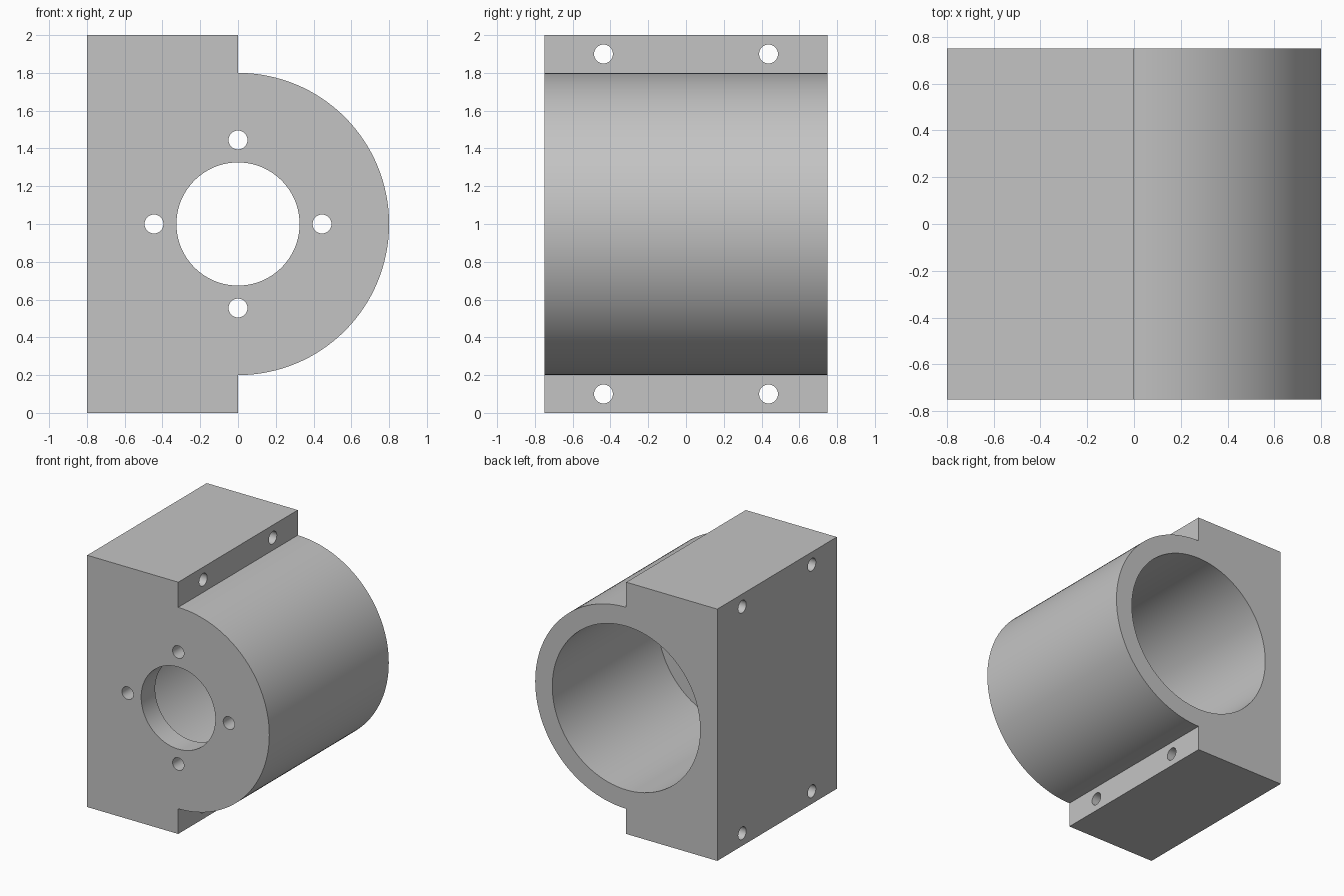
import bpy
import bmesh
from math import cos, sin, pi
from mathutils import Matrix, Vector

cube = bpy.data.objects.get("Cube")
if cube:
    bpy.data.objects.remove(cube, do_unlink=True)

WIDTH, DEPTH, HEIGHT = 0.8, 1.5, 2.0
MID = HEIGHT / 2
FRONT, BACK = -DEPTH / 2, DEPTH / 2
WALL = 0.175
BORE_R, OPENING_R, BOLT_R = 0.65, 0.326, 0.05

grey = bpy.data.materials.new("plain grey")
grey.use_nodes = True
colour = (0.55, 0.55, 0.55, 1)
grey.diffuse_color = colour
grey.node_tree.nodes["Principled BSDF"].inputs["Base Color"].default_value = colour


def add_object(name, bm):
    bmesh.ops.recalc_face_normals(bm, faces=bm.faces)
    mesh = bpy.data.meshes.new(name)
    bm.to_mesh(mesh)
    bm.free()
    mesh.materials.append(grey)
    obj = bpy.data.objects.new(name, mesh)
    bpy.context.collection.objects.link(obj)
    return obj


def add_rod(bm, start, end, radius, segments):
    """Closed cylinder between two points."""
    start, end = Vector(start), Vector(end)
    axis = end - start
    turn = axis.to_track_quat("Z", "Y").to_matrix().to_4x4()
    bmesh.ops.create_cone(
        bm, cap_ends=True, segments=segments, radius1=radius, radius2=radius,
        depth=axis.length, matrix=Matrix.Translation((start + end) / 2) @ turn)


def cut(obj, name, rods, segments):
    bm = bmesh.new()
    for start, end, radius in rods:
        add_rod(bm, start, end, radius, segments)
    cutter = add_object(name, bm)
    cutter.hide_render = True
    mod = obj.modifiers.new(name, "BOOLEAN")
    mod.operation, mod.solver, mod.object = "DIFFERENCE", "EXACT", cutter
    bpy.context.view_layer.objects.active = obj
    bpy.ops.object.modifier_apply(modifier=name)
    bpy.data.objects.remove(cutter, do_unlink=True)


# Housing body: flanged block with a half-round side, extruded front to back
STEPS = 64
outline = [(0, HEIGHT), (-WIDTH, HEIGHT), (-WIDTH, 0), (0, 0)]
for i in range(STEPS + 1):
    a = -pi / 2 + pi * i / STEPS
    outline.append((WIDTH * cos(a), MID + WIDTH * sin(a)))
bm = bmesh.new()
face = bm.faces.new([bm.verts.new((x, FRONT, z)) for x, z in outline])
extruded = bmesh.ops.extrude_face_region(bm, geom=[face], use_keep_orig=True)
bmesh.ops.translate(bm, vec=(0, DEPTH, 0),
                    verts=[v for v in extruded["geom"] if isinstance(v, bmesh.types.BMVert)])
housing = add_object("motor_housing", bm)

# Main bore, open at the back
cut(housing, "bore", [((0, FRONT + WALL, MID), (0, BACK + 0.1, MID), BORE_R)], 128)

# Round opening through the front wall
cut(housing, "opening",
    [((0, FRONT - 0.1, MID), (0, FRONT + WALL + 0.1, MID), OPENING_R)], 96)

# Four bolt holes around the opening
PITCH = 0.445
front_holes = []
for i in range(4):
    x, z = PITCH * cos(i * pi / 2), MID + PITCH * sin(i * pi / 2)
    front_holes.append(((x, FRONT - 0.1, z), (x, FRONT + WALL + 0.1, z), BOLT_R))
cut(housing, "front_bolt_holes", front_holes, 32)

# Mounting holes running sideways through both flanges
side_holes = [((-WIDTH - 0.1, y, z), (0.1, y, z), BOLT_R)
              for y in (-0.437, 0.437) for z in (0.1, HEIGHT - 0.1)]
# Keep the cutters clear of the round side by cutting only the flange height
cut(housing, "flange_holes", side_holes, 32)

# Smooth round walls, keep the machined edges crisp
bpy.ops.object.select_all(action="DESELECT")
housing.select_set(True)
bpy.context.view_layer.objects.active = housing
bpy.ops.object.shade_smooth_by_angle(angle=pi / 6)
